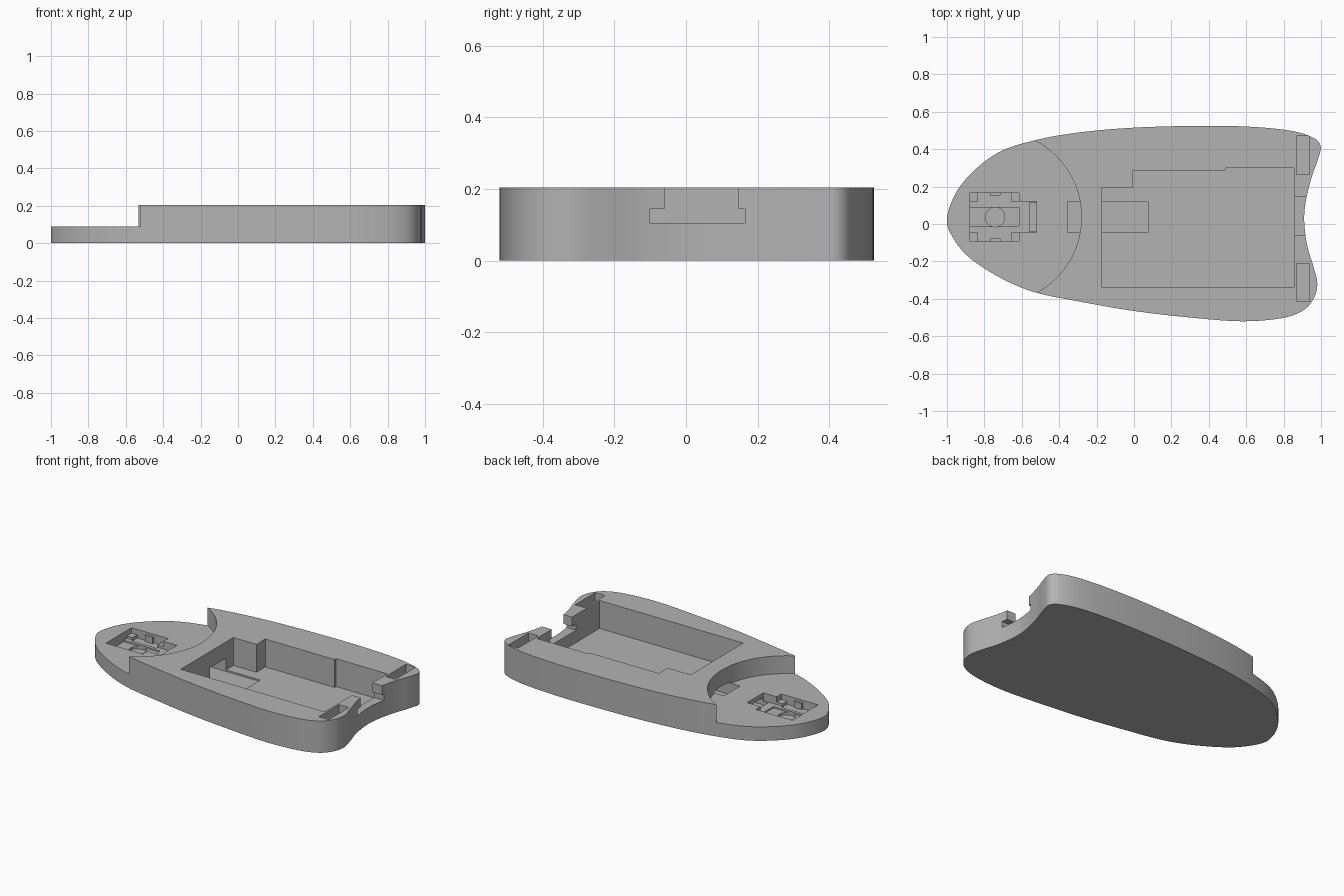
import bpy
import bmesh
from math import cos, sin, tau

cube = bpy.data.objects.get("Cube")
if cube:
    bpy.data.objects.remove(cube, do_unlink=True)

TOP, NOSE, FLOOR, DEEP, OVER = 0.205, 0.09, 0.025, 0.015, 0.3
MID = 0.037  # centre line of the sensor bay

grey = bpy.data.materials.new("plastic grey")
grey.use_nodes = True
COLOUR = (0.45, 0.45, 0.45, 1)
grey.diffuse_color = COLOUR
grey.node_tree.nodes["Principled BSDF"].inputs["Base Color"].default_value = COLOUR


def smooth_loop(points, steps=8):
    """Closed Catmull-Rom loop through the points."""
    loop = []
    n = len(points)
    for i in range(n):
        a, b, c, d = (points[(i + k) % n] for k in (-1, 0, 1, 2))
        for s in range(steps):
            t = s / steps
            loop.append([(2*q + (r-p)*t + (2*p - 5*q + 4*r - w)*t*t
                          + (3*q - p - 3*r + w)*t**3) / 2
                         for p, q, r, w in zip(a, b, c, d)])
    return loop


def circle(x, y, radius, sides=64):
    return [(x + radius*cos(tau*i/sides), y + radius*sin(tau*i/sides))
            for i in range(sides)]


def rect(x0, x1, y0, y1):
    return [(x0, y0), (x1, y0), (x1, y1), (x0, y1)]


def prism(name, outline, z0, z1):
    bm = bmesh.new()
    face = bm.faces.new([bm.verts.new((x, y, z0)) for x, y in outline])
    side = bmesh.ops.extrude_face_region(bm, geom=[face])["geom"]
    verts = [v for v in side if isinstance(v, bmesh.types.BMVert)]
    bmesh.ops.translate(bm, verts=verts, vec=(0, 0, z1 - z0))
    bmesh.ops.recalc_face_normals(bm, faces=bm.faces)
    mesh = bpy.data.meshes.new(name)
    bm.to_mesh(mesh)
    bm.free()
    mesh.materials.append(grey)
    obj = bpy.data.objects.new(name, mesh)
    bpy.context.collection.objects.link(obj)
    return obj


def cut(outline, z0, z1=OVER):
    cutter = prism("cutter", outline, z0, z1)
    cutter.hide_render = True
    mod = shell.modifiers.new("cut", "BOOLEAN")
    mod.operation, mod.solver, mod.object = "DIFFERENCE", "EXACT", cutter
    bpy.ops.object.modifier_apply(modifier=mod.name)
    bpy.data.objects.remove(cutter, do_unlink=True)


# Shell outline, clockwise from the nose
outline = smooth_loop([
    (-1, .03), (-.95, .17), (-.85, .29), (-.71, .39), (-.52, .45), (-.29, .49),
    (0, .515), (.35, .525), (.62, .52), (.83, .5), (.95, .465), (.997, .42),
    (.985, .35), (.95, .25), (.92, .13), (.91, .02), (.925, -.11),
    (.96, -.23), (.98, -.32), (.96, -.4), (.9, -.465), (.78, -.505),
    (.57, -.52), (.3, -.5), (0, -.465), (-.29, -.415), (-.53, -.365),
    (-.71, -.29), (-.88, -.18), (-.97, -.07)])
shell = prism("base_shell", outline, 0, TOP)
bpy.context.view_layer.objects.active = shell
shell.select_set(True)

# Lowered nose with a round step
cut(circle(-.742, MID, .461, 128), NOSE)

# Main compartment and the cable channel that runs into it
cut([(-.17, -.34), (.855, -.34), (.855, .3), (.49, .3), (.49, .285),
     (-.005, .285), (-.005, .195), (-.17, .195)], FLOOR)
cut(rect(-.355, .075, -.045, .12), DEEP, .1)
cut(rect(-.56, -.34, -.04, .115), DEEP, .06)

# Stepped cable exit at the tail
cut(rect(.8, 1.1, -.06, .147), .105)
cut(rect(.84, 1.1, -.1, .165), .105, .145)

# Tail slots
for y in (-.415, .265):
    cut(rect(.868, .938, y, y + .205), .14)

# Sensor bay: main recess, lens slot and blind lens hole
cut(rect(-.877, -.52, -.045, .12), .04)
cut(rect(-.877, -.615, MID - .05, MID + .05), .03)
cut(circle(-.743, MID, .052), DEEP)

# Side clips of the sensor bay, mirrored about its centre line
for side in (-1, 1):
    inner, outer, tab = (MID + side * d for d in (.07, .13, .115))
    cut(rect(-.877, -.615, *sorted((inner, outer))), .055)
    cut(rect(-.835, -.657, *sorted((inner, outer))), .035)
    prism("sensor_clip", rect(-.77, -.715, *sorted((tab, outer + side * .01))),
          .03, .075)

bpy.ops.object.shade_smooth_by_angle()
